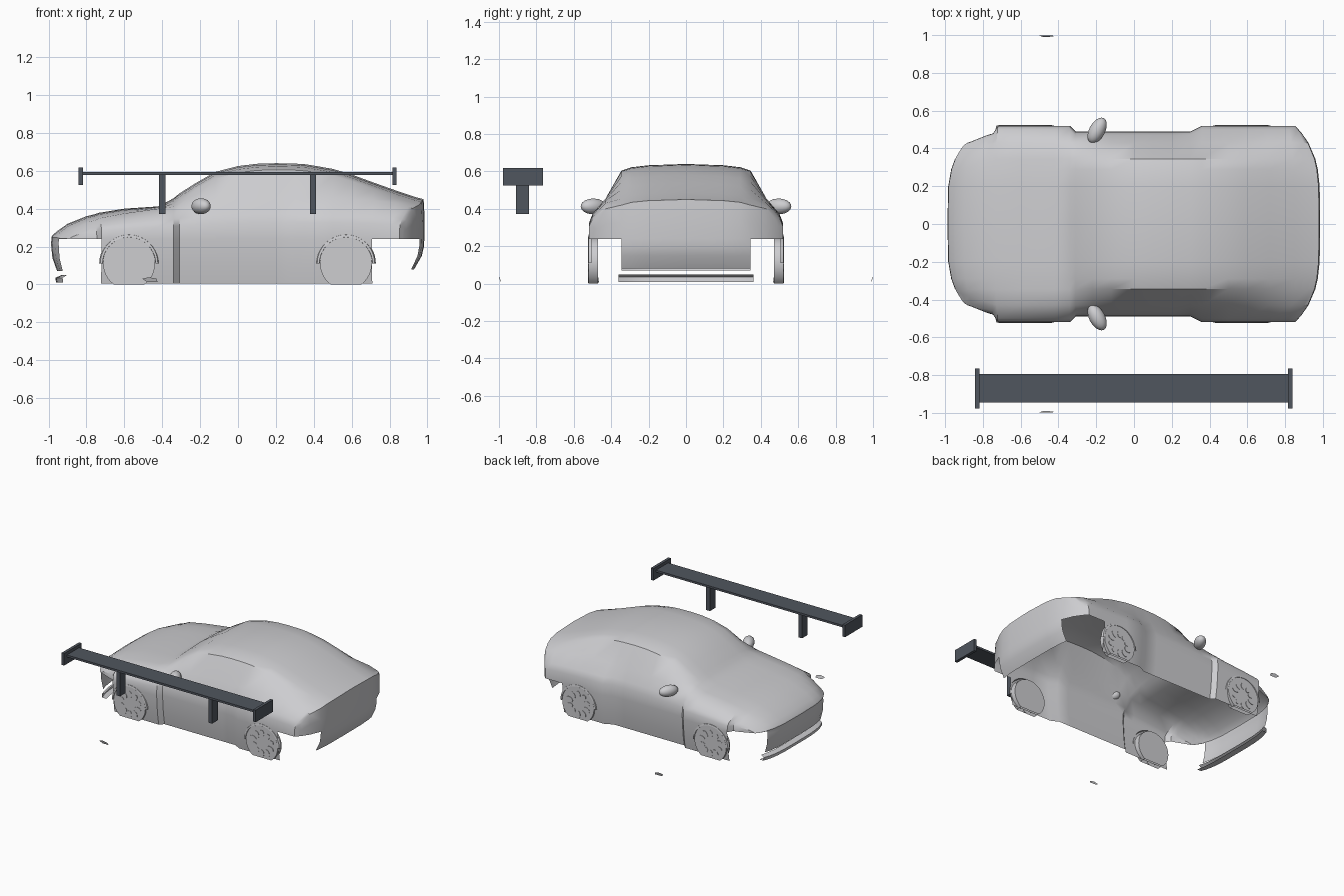
import bpy, bmesh, math
from mathutils import Matrix, Vector

cube = bpy.data.objects.get("Cube")
if cube:
    bpy.data.objects.remove(cube, do_unlink=True)


def make_material(name, colour):
    mat = bpy.data.materials.new(name)
    mat.use_nodes = True
    rgba = (*colour, 1)
    mat.diffuse_color = rgba
    mat.node_tree.nodes["Principled BSDF"].inputs["Base Color"].default_value = rgba
    return mat


GREY = make_material("light grey", (0.61, 0.61, 0.63))
DARK = make_material("dark slate", (0.08, 0.092, 0.112))


def finish(bm, name, mat, smooth=None):
    mesh = bpy.data.meshes.new(name)
    bm.to_mesh(mesh)
    bm.free()
    mesh.materials.append(mat)
    obj = bpy.data.objects.new(name, mesh)
    bpy.context.collection.objects.link(obj)
    if smooth:
        bpy.ops.object.select_all(action='DESELECT')
        obj.select_set(True)
        bpy.context.view_layer.objects.active = obj
        bpy.ops.object.shade_smooth_by_angle(angle=math.radians(smooth))
    return obj


def box(name, lo, hi, mat):
    bm = bmesh.new()
    lo, hi = Vector(lo), Vector(hi)
    size = hi - lo
    bmesh.ops.create_cube(bm, size=1, matrix=Matrix.Translation((lo + hi) / 2)
                          @ Matrix.Diagonal((*size, 1)))
    return finish(bm, name, mat)


def warp(x, y, z):
    # Round off both ends of the car in plan
    c = 0.2 if x < 0 else 0.13
    return Vector((x * (1 - c * (y / 0.5) ** 4 * abs(x) ** 8), y, z))


def grid(bm, rows, keep=lambda i, j: True):
    verts = [[bm.verts.new(p) for p in row] for row in rows]
    for i in range(len(rows) - 1):
        for j in range(len(rows[0]) - 1):
            if keep(i, j):
                bm.faces.new((verts[i][j], verts[i + 1][j],
                              verts[i + 1][j + 1], verts[i][j + 1]))


# Body stations: x, centre height, shoulder height, half width
STATIONS = [
    (-0.98, 0.26, 0.245, 0.42), (-0.95, 0.285, 0.26, 0.43),
    (-0.9, 0.32, 0.29, 0.44), (-0.8, 0.36, 0.33, 0.47),
    (-0.76, 0.37, 0.34, 0.48), (-0.735, 0.378, 0.35, 0.52),
    (-0.6, 0.40, 0.375, 0.52), (-0.42, 0.412, 0.40, 0.52),
    (-0.34, 0.455, 0.41, 0.52), (-0.31, 0.48, 0.415, 0.49),
    (-0.22, 0.537, 0.43, 0.49), (-0.12, 0.594, 0.44, 0.49),
    (0, 0.625, 0.45, 0.49), (0.1, 0.637, 0.455, 0.49),
    (0.2, 0.64, 0.455, 0.49), (0.3, 0.638, 0.455, 0.49),
    (0.36, 0.634, 0.455, 0.52), (0.5, 0.61, 0.455, 0.52),
    (0.6, 0.58, 0.45, 0.52), (0.715, 0.538, 0.445, 0.52),
    (0.85, 0.49, 0.43, 0.52), (0.94, 0.46, 0.41, 0.52),
    (0.98, 0.45, 0.40, 0.50)]
CUT = 0.24      # height where the bumpers and sills begin


def half_section(top, shoulder, w):
    drop = min(0.035, 0.6 * (top - shoulder))
    return [(0, top), (0.2, top - 0.2 * drop), (0.29, top - 0.5 * drop),
            (0.345, top - drop), (min(w - 0.06, 0.43), shoulder),
            (w - 0.02, CUT + 0.62 * (shoulder - CUT)),
            (w - 0.002, CUT + 0.4 * (shoulder - CUT)),
            (w, CUT), (w - 0.01, 0.1), (w - 0.025, 0.006)]


def mirrored(half):
    return [(-y, z) for y, z in half[:0:-1]] + half


# Open body shell; sills only between the wheel fronts and backs
bm = bmesh.new()
sections = [mirrored(half_section(*s[1:])) for s in STATIONS]
rows = [[warp(s[0], y, z) for y, z in sec] for s, sec in zip(STATIONS, sections)]
last = len(rows[0]) - 1


def keep_body(i, j):
    is_sill = j < 2 or j >= last - 2
    return not is_sill or -0.74 < STATIONS[i][0] < 0.71


grid(bm, rows, keep_body)

# Closed ends and the hanging bumper skirts
skirts = [[(-0.988, CUT - 0.02), (-0.98, 0.14), (-0.955, 0.07)],
          [(0.982, 0.2), (0.97, 0.15), (0.93, 0.08)]]
for k, skirt in zip((0, -1), skirts):
    x_end = STATIONS[k][0]
    top = [(y, z) for y, z in sections[k] if z >= CUT]
    grid(bm, [[warp(x_end, y, z) for y, z in top],
              [warp(x_end * 1.006, y, (z + CUT) / 2) for y, z in top],
              [warp(x_end * 1.004, y, CUT) for y, z in top]])
    ys = [y for y, z in top if abs(y) < 0.36]
    grid(bm, [[warp(x, y, z) for y in ys]
              for x, z in [(x_end * 1.004, CUT)] + skirt])
bmesh.ops.remove_doubles(bm, verts=bm.verts, dist=0.0005)
bmesh.ops.delete(bm, geom=[v for v in bm.verts if not v.link_faces], context='VERTS')
bmesh.ops.recalc_face_normals(bm, faces=bm.faces)
finish(bm, "car_body", GREY, 35)

# Front splitter strip under the nose
bm = bmesh.new()
ys = [0.36 * t / 8 for t in range(-8, 9)]
grid(bm, [[warp(x, y, z) for y in ys]
          for x, z in ((-0.93, 0.05), (-0.965, 0.035), (-0.96, 0.01), (-0.91, 0.01))])
finish(bm, "front_splitter", GREY, 35)


def wheel(name, x, side):
    # Tyre disc, flattened at the ground, with petal shaped rim plates
    centre = Vector((x, side * 0.495, 0.11))
    bm = bmesh.new()
    spin = Matrix.Rotation(math.pi / 2, 4, 'X')
    bmesh.ops.create_cone(bm, cap_ends=True, segments=40, radius1=0.137,
                          radius2=0.137, depth=0.05,
                          matrix=Matrix.Translation(centre) @ spin)
    bmesh.ops.bisect_plane(bm, geom=bm.verts[:] + bm.edges[:] + bm.faces[:],
                           plane_co=(0, 0, 0), plane_no=(0, 0, -1), clear_outer=True)
    for n in range(10):
        turn = Matrix.Rotation(math.tau * n / 10, 4, 'Y')
        petal = (Matrix.Translation(centre + Vector((0, side * 0.025, 0))) @ turn
                 @ Matrix.Translation((0, 0, 0.077))
                 @ Matrix.Diagonal((0.02, 1, 0.029, 1)) @ spin)
        bmesh.ops.create_cone(bm, cap_ends=True, segments=14, radius1=1,
                              radius2=1, depth=0.006, matrix=petal)
    finish(bm, name, GREY, 30)


def arch(name, x, side):
    # Thin lip over the wheel
    bm = bmesh.new()
    rings = []
    for n in range(21):
        a = math.pi * n / 20
        rings.append([(x + r * math.cos(a), side * y, 0.11 + r * math.sin(a))
                      for r, y in ((0.138, 0.505), (0.14, 0.523), (0.152, 0.521),
                                   (0.158, 0.505))])
    grid(bm, rings)
    finish(bm, name, GREY, 35)


def door_mirror(name, side):
    bm = bmesh.new()
    place = (Matrix.Translation((-0.195, side * 0.495, 0.413))
             @ Matrix.Rotation(side * -0.5, 4, 'Z')
             @ Matrix.Diagonal((0.042, 0.074, 0.042, 1)))
    bmesh.ops.create_uvsphere(bm, u_segments=20, v_segments=12, radius=1, matrix=place)
    finish(bm, name, GREY, 60)


def loose_chip(name, side):
    # Small detached sliver beside the car
    bm = bmesh.new()
    pts = [(-0.505, 0.998, 0.03), (-0.48, 0.99, 0.012), (-0.425, 0.992, 0.012),
           (-0.43, 0.999, 0.03), (-0.47, 0.999, 0.038)]
    bm.faces.new([bm.verts.new((x, side * y, z)) for x, y, z in pts])
    finish(bm, name, GREY)


for label, side in (("far", 1), ("near", -1)):
    for end, x in (("front", -0.575), ("rear", 0.57)):
        wheel(f"{end}_wheel_{label}", x, side)
        arch(f"{end}_arch_{label}", x, side)
    door_mirror(f"door_mirror_{label}", side)
    loose_chip(f"loose_chip_{label}", side)

# Detached wing: blade, end plates and stands
box("wing_blade", (-0.825, -0.945, 0.578), (0.822, -0.795, 0.594), DARK)
for label, x_plate, x_stand in (("right", -0.83, -0.4), ("left", 0.827, 0.397)):
    box(f"wing_end_plate_{label}", (x_plate - 0.011, -0.978, 0.524),
        (x_plate + 0.011, -0.764, 0.618), DARK)
    box(f"wing_stand_{label}", (x_stand - 0.016, -0.91, 0.373),
        (x_stand + 0.016, -0.84, 0.58), DARK)
